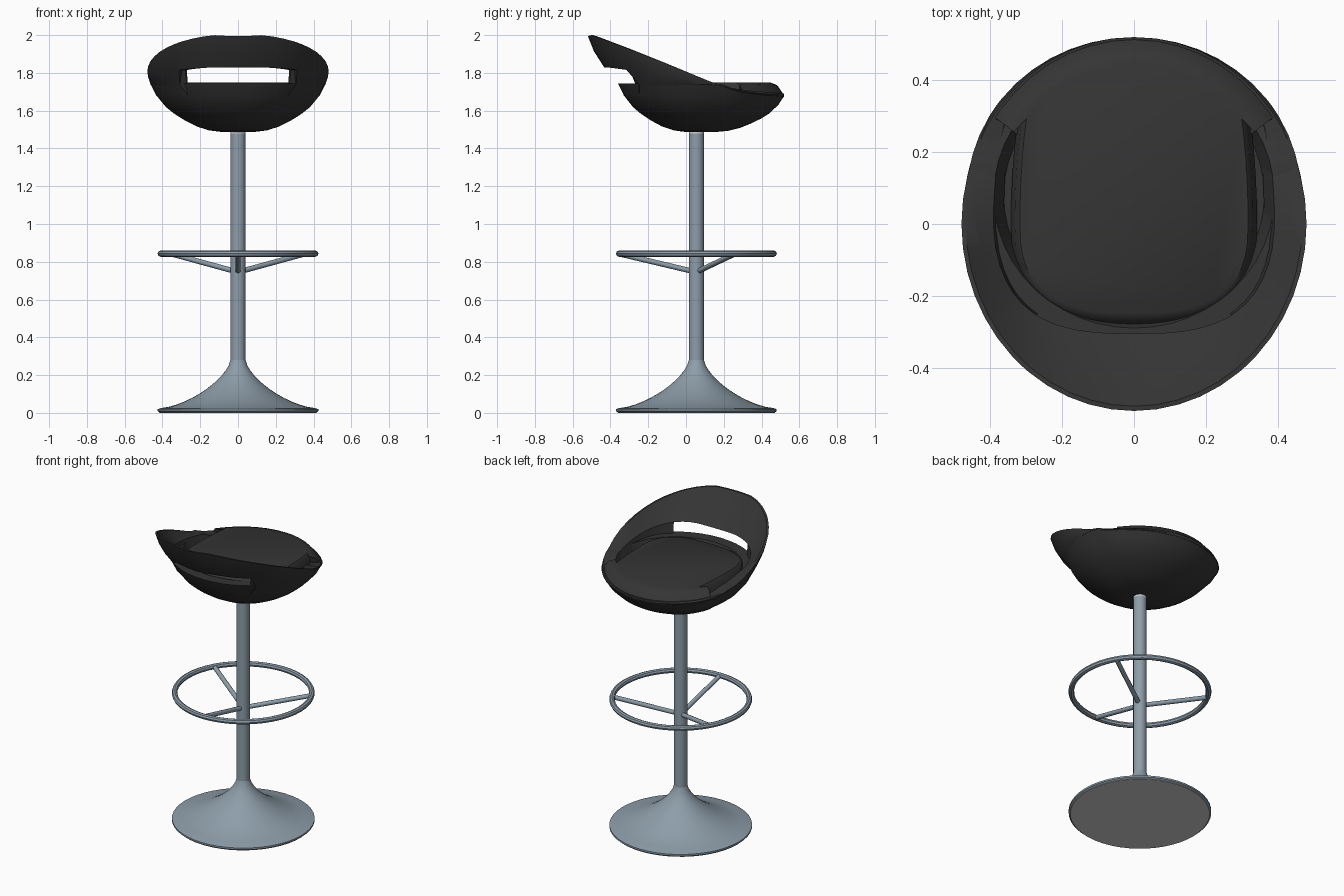
import bpy, bmesh
from math import sin, cos, pi, radians, acos
from mathutils import Vector

if "Cube" in bpy.data.objects:
    bpy.data.objects.remove(bpy.data.objects["Cube"], do_unlink=True)


def material(name, rgb):
    m = bpy.data.materials.new(name)
    m.use_nodes = True
    m.diffuse_color = (*rgb, 1)
    node = next(n for n in m.node_tree.nodes if n.type == 'BSDF_PRINCIPLED')
    node.inputs["Base Color"].default_value = (*rgb, 1)
    return m


BLACK = material("black upholstery", (0.035, 0.035, 0.035))
STEEL = material("blue grey steel", (0.27, 0.34, 0.4))
PALE = material("pale grey plate", (0.63, 0.63, 0.63))
AXIS = 0.055          # y of the column


def finish(name, bm, mat, angle=35):
    bmesh.ops.recalc_face_normals(bm, faces=bm.faces)
    mesh = bpy.data.meshes.new(name)
    bm.to_mesh(mesh)
    bm.free()
    mesh.materials.append(mat)
    obj = bpy.data.objects.new(name, mesh)
    bpy.context.collection.objects.link(obj)
    bpy.ops.object.select_all(action='DESELECT')
    obj.select_set(True)
    bpy.context.view_layer.objects.active = obj
    bpy.ops.object.shade_smooth_by_angle(angle=radians(angle))


def loft(name, rings, mat, closed=False, angle=35):
    """Bridge rings of points; cap the ends, or join last ring to first."""
    bm = bmesh.new()
    loops = [[bm.verts.new(p) for p in ring] for ring in rings]
    pairs = list(zip(loops, loops[1:]))
    if closed:
        pairs.append((loops[-1], loops[0]))
    else:
        bm.faces.new(loops[0])
        bm.faces.new(loops[-1])
    n = len(loops[0])
    for a, b in pairs:
        for i in range(n):
            j = (i + 1) % n
            bm.faces.new((a[i], a[j], b[j], b[i]))
    finish(name, bm, mat, angle)


def circle(sides):
    return [2 * pi * i / sides for i in range(sides)]


def lathe(name, profile, mat, sides=48, **options):
    rings = [[(r * cos(t), AXIS + r * sin(t), z) for t in circle(sides)] for r, z in profile]
    loft(name, rings, mat, **options)


# Metal base with a concave flare, pad, column and collar
flare = []
for k in range(13):
    u = 1 - (1 - k / 12) ** 1.5
    flare.append((0.41 - 0.37 * u, 0.28 - 0.255 * (1 - u ** 1.5) ** (1 / 1.5)))
lathe("trumpet_base", [(0.415, 0.002), (0.425, 0.009), (0.425, 0.02)] + flare, STEEL)
lathe("base_pad", [(0.415, 0), (0.415, 0.0025)], PALE)
lathe("column", [(0.04, 0.27), (0.04, 1.478)], STEEL, 24)
lathe("column_collar", [(0.04, 1.478), (0.04, 1.495)], PALE, 24)

# Footrest ring and its three spokes
ring, tube = 0.409, 0.017
lathe("footrest_ring", [(ring + tube * cos(t), 0.843 + tube * sin(t)) for t in circle(8)],
      STEEL, closed=True, angle=30)
for k in range(3):
    a = -pi / 2 + k * 2 * pi / 3
    out = Vector((cos(a), sin(a), 0))
    start = Vector((0, AXIS, 0.75)) + out * 0.02
    end = Vector((0, AXIS, 0.842)) + out * ring
    side = Vector((-sin(a), cos(a), 0))
    up = (end - start).cross(side).normalized()
    loft(f"footrest_spoke_{k + 1}",
         [[p + 0.014 * (side * cos(t) + up * sin(t)) for t in circle(12)]
          for p in (start, end)], STEEL)

# Seat angles, with doubled columns at the ends of the slot and of the grooves
SLOT = 0.66           # cosine at the slot ends
GROOVE = radians(35)
marks = [-acos(SLOT), -pi + acos(SLOT), GROOVE, pi - GROOVE]
angles = [-pi + t for t in circle(48)]
angles = [a for a in angles if all(abs(a - m) > 0.03 for m in marks)]
angles = sorted(angles + [m + d for m in marks for d in (-0.005, 0.005)])

RIM_HEIGHT = [(-0.52, 1.995), (-0.5, 2.0), (-0.3, 1.926), (-0.1, 1.848), (0.05, 1.787),
              (0.13, 1.752), (0.22, 1.722), (0.35, 1.705), (0.53, 1.69)]


def rim_z(y):
    for (y0, z0), (y1, z1) in zip(RIM_HEIGHT, RIM_HEIGHT[1:]):
        if y <= y1:
            return z0 + (z1 - z0) * (y - y0) / (y1 - y0)


def in_slot(a):
    return sin(a) < 0 and abs(cos(a)) < SLOT


def open_end(a):
    return sin(a) > 0 and abs(cos(a)) < cos(GROOVE)


def rim(a, s=1.0):
    y = 0.52 * sin(a)
    return Vector((0.48 * s * cos(a), y * s, rim_z(y)))


def lip(a, s=1.0, h=1.0):
    top = min(1.745, rim_z(0.52 * sin(a)) - 0.012)
    return Vector((0.465 * s * cos(a), 0.08 + 0.44 * s * sin(a), 1.488 + (top - 1.488) * h))


def boxy(a, width, front, z):
    """Rounded box outline: nearly straight sides, curved front."""
    c, d = cos(a), sin(a)
    x = width * abs(c) ** (0.3 if d > 0 else 0.75) * (1 if c > 0 else -1)
    y = 0.52 * d * width / 0.35 if d > 0 else -front * abs(d) ** 0.75
    return Vector((x, y, z))


# Lower bowl of the seat
bowl = [(0.2, 0), (0.33, 0.03), (0.47, 0.11), (0.6, 0.23), (0.72, 0.365),
        (0.82, 0.51), (0.93, 0.75), (1, 1), (0.84, 1), (0.78, 0.72)]
loft("seat_bowl", [[lip(a, s, h) for a in angles] for s, h in bowl], BLACK)


# Wraparound backrest, raised over the slot
def outer_at(a, across, up):
    p, q = lip(a), rim(a)
    m = p.lerp(q, across)
    m.z = p.z + (q.z - p.z) * up
    return m


def outer_slot(a):
    return outer_at(a, 0.45, 0.33)


def inner_base(a):
    if open_end(a):
        p = rim(a, 0.85)
        p.z = 1.66
        return p
    return boxy(a, 0.362, 0.305, 1.68)


def inner_slot(a):
    p = inner_base(a).lerp(rim(a), 0.25 * (1 + min(0, sin(a))))
    p.z = 1.67 if open_end(a) else outer_slot(a).z
    return p


def outer_low(a):
    return outer_slot(a).lerp(inner_slot(a), 0.3) if in_slot(a) else lip(a, 0.995, 0.97)


def inner_low(a):
    return inner_slot(a).lerp(outer_slot(a), 0.3) if in_slot(a) else inner_base(a)


def inner_mid(a):
    p, q = inner_slot(a), rim(a, 0.975)
    m = p.lerp(q, 0.52)
    m.z = p.z + (q.z - p.z) * 0.47
    return m


parts = (outer_low, outer_slot, lambda a: outer_at(a, 0.8, 0.68), rim,
         lambda a: rim(a, 0.975), inner_mid, inner_slot, inner_low)
loft("seat_backrest", [[f(a) for a in angles] for f in parts], BLACK, closed=True)


# Cushion, boxy at the sides and rolling over to the rim at the open end
def cushion(a, s, z, drop):
    if open_end(a):
        p = rim(a, 1 - (1 - s) * 0.9)
        return Vector((p.x, p.y, p.z + (1.75 - p.z) * (1 - drop)))
    p = boxy(a, 0.345, 0.295, z)
    return Vector((p.x * (0.5 + 0.5 * s), p.y * (s if p.y < 0 else 1), z))


layers = [(0.7, 1.66, 1.6), (0.985, 1.68, 1.0), (0.92, 1.735, 0.25), (0.84, 1.75, 0)]
loft("seat_cushion", [[cushion(a, *layer) for a in angles] for layer in layers], BLACK, angle=40)
